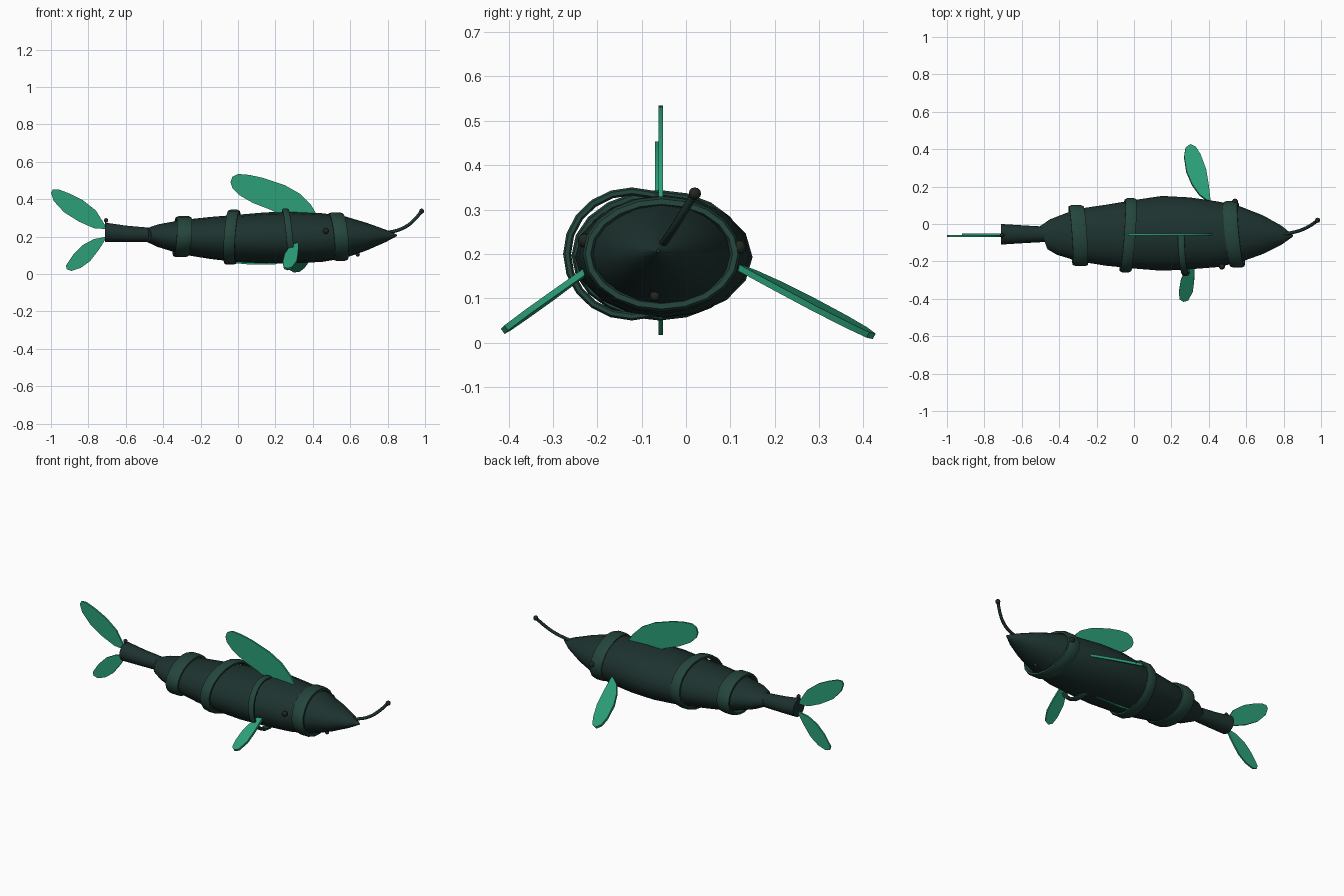
import bpy, bmesh, math
from mathutils import Vector, Matrix

if "Cube" in bpy.data.objects:
    bpy.data.objects.remove(bpy.data.objects["Cube"])


def material(name, rgb):
    m = bpy.data.materials.new(name)
    m.diffuse_color = (*rgb, 1)
    m.use_nodes = True
    m.node_tree.nodes["Principled BSDF"].inputs["Base Color"].default_value = m.diffuse_color
    return m


BODY = material("dark_hide", (0.012, 0.032, 0.028))
BAND = material("band_green", (0.018, 0.06, 0.045))
FIN = material("fin_green", (0.025, 0.35, 0.19))
BEAD = material("bead_black", (0.015, 0.02, 0.015))


def finish(name, bm, mat, smooth=True):
    bmesh.ops.recalc_face_normals(bm, faces=bm.faces[:])
    me = bpy.data.meshes.new(name)
    bm.to_mesh(me)
    bm.free()
    ob = bpy.data.objects.new(name, me)
    bpy.context.collection.objects.link(ob)
    me.materials.append(mat)
    if smooth:
        bpy.ops.object.select_all(action='DESELECT')
        ob.select_set(True)
        bpy.context.view_layer.objects.active = ob
        bpy.ops.object.shade_smooth_by_angle(angle=math.radians(35))
    return ob


def loft(name, sections, sides, mat):
    """sections: x, centre y, centre z, radius y, radius z, x shift per y"""
    bm = bmesh.new()
    rings = []
    for x, cy, cz, ry, rz, slant in sections:
        ring = []
        for i in range(sides):
            a = 2 * math.pi * i / sides
            dy = ry * math.cos(a)
            ring.append(bm.verts.new((x + slant * dy, cy + dy, cz + rz * math.sin(a))))
        rings.append(ring)
    for r, s in zip(rings, rings[1:]):
        for i in range(sides):
            j = (i + 1) % sides
            bm.faces.new((r[i], r[j], s[j], s[i]))
    bm.faces.new(rings[0])
    bm.faces.new(rings[-1])
    return finish(name, bm, mat)


def band(name, centre, ry, rz, width, thick, tilt_y, tilt_z, sides=20):
    """Flattened hoop around the body, slightly tilted"""
    bm = bmesh.new()
    c = Vector(centre)
    profile = [(-.5, .25), (-.3, .5), (.3, .5), (.5, .25),
               (.5, -.25), (.3, -.5), (-.3, -.5), (-.5, -.25)]
    rings = []
    for i in range(sides):
        a = 2 * math.pi * i / sides
        ring = []
        for px, pr in profile:
            y = (ry - thick / 2 + pr * thick) * math.cos(a)
            z = (rz - thick / 2 + pr * thick) * math.sin(a)
            ring.append(bm.verts.new(c + Vector((px * width + tilt_y * y + tilt_z * z, y, z))))
        rings.append(ring)
    for i in range(sides):
        r, s = rings[i], rings[(i + 1) % sides]
        for k in range(8):
            m = (k + 1) % 8
            bm.faces.new((r[k], r[m], s[m], s[k]))
    return finish(name, bm, BAND)


def fin(name, points, thick=0.01):
    """Thin plate from a closed outline of 3D points"""
    pts = [Vector(p) for p in points]
    n = Vector()
    for p, q in zip(pts, pts[1:] + pts[:1]):
        n += p.cross(q)
    n = n.normalized() * thick / 2
    bm = bmesh.new()
    a = [bm.verts.new(p + n) for p in pts]
    b = [bm.verts.new(p - n) for p in pts]
    bm.faces.new(a)
    bm.faces.new(b[::-1])
    for i in range(len(pts)):
        j = (i + 1) % len(pts)
        bm.faces.new((a[i], b[i], b[j], a[j]))
    return finish(name, bm, FIN)


def bead(name, pos, r):
    bm = bmesh.new()
    bmesh.ops.create_uvsphere(bm, u_segments=10, v_segments=6, radius=r,
                              matrix=Matrix.Translation(pos))
    return finish(name, bm, BEAD)


# body and tail stalk
loft("body", [(-.485, -.075, .208, .06, .037, -.37), (-.43, -.07, .205, .095, .06, -.2),
              (-.30, -.06, .197, .14, .092, -.05), (-.15, -.06, .193, .163, .112, 0),
              (0, -.055, .19, .183, .127, 0), (.15, -.05, .193, .2, .137, 0),
              (.30, -.05, .195, .192, .138, 0), (.45, -.055, .195, .175, .13, 0),
              (.57, -.055, .197, .148, .112, 0), (.69, -.057, .2, .103, .073, 0),
              (.79, -.06, .204, .05, .033, 0), (.85, -.063, .207, .004, .004, 0)], 16, BODY)
loft("tail_stalk", [(-.71, -.055, .223, .055, .053, 0), (-.6, -.055, .215, .048, .045, 0),
                    (-.42, -.055, .208, .038, .036, 0)], 14, BODY)

# bands
band("rear_band", (-.298, -.062, .2), .163, .11, .08, .022, -.07, .07)
band("middle_band", (-.032, -.06, .197), .198, .147, .06, .02, .07, .07)
band("side_band", (.268, -.122, .2), .155, .15, .035, .018, -.05, -.1)
band("front_band", (.535, -.055, .2), .178, .13, .075, .024, -.1, -.1)

# fins on the centre plane, outlines in x and z
flat_fins = {
    "dorsal_fin": (-.057, [(.42, .32), (.39, .37), (.33, .43), (.25, .475), (.13, .515), (.06, .53),
                           (0, .535), (-.03, .52), (-.04, .49), (-.03, .46), (.01, .42),
                           (.08, .38), (.17, .345), (.22, .32)]),
    "belly_fin": (-.057, [(.25, .07), (.2, .052), (.05, .052), (-.06, .062), (-.09, .09), (.2, .09)]),
    "upper_tail_fin": (-.065, [(-.70, .24), (-.71, .26), (-.76, .34), (-.83, .395), (-.9, .43),
                               (-.96, .453), (-.99, .453), (-1, .435), (-.985, .39), (-.93, .33),
                               (-.85, .28), (-.77, .245)]),
    "lower_tail_fin": (-.057, [(-.70, .2), (-.77, .187), (-.83, .155), (-.88, .105), (-.92, .045),
                               (-.915, .025), (-.89, .017), (-.84, .033), (-.79, .07),
                               (-.74, .135)]),
}
for name, (y, pts) in flat_fins.items():
    fin(name, [(x, y, z) for x, z in pts])

# side fins slope down and outward, outlines in x and y
left = [(.41, .11), (.40, .2), (.385, .29), (.355, .37), (.33, .41), (.30, .424), (.275, .405),
        (.268, .36), (.28, .28), (.31, .21), (.35, .155)]
fin("far_side_fin", [(x, y, .18 - .56 * (y - .12) - .15 * (x - .33)) for x, y in left], .014)
right = [(.325, -.2), (.322, -.3), (.315, -.36), (.29, -.405), (.265, -.413), (.245, -.40),
         (.24, -.36), (.25, -.3), (.28, -.24)]
fin("near_side_fin", [(x, y, .155 + .7 * (y + .23) + .1 * (x - .28)) for x, y in right], .014)

# feeler on the snout
cu = bpy.data.curves.new("feeler", 'CURVE')
cu.dimensions = '3D'
cu.bevel_depth = .009
cu.bevel_resolution = 2
cu.use_fill_caps = True
path = [(.79, -.055, .22), (.85, -.045, .233), (.9, -.03, .255), (.94, -.01, .287), (.98, .018, .333)]
sp = cu.splines.new('BEZIER')
sp.resolution_u = 4
sp.bezier_points.add(len(path) - 1)
for bp, p in zip(sp.bezier_points, path):
    bp.co = p
    bp.handle_left_type = bp.handle_right_type = 'AUTO'
feeler = bpy.data.objects.new("feeler", cu)
bpy.context.collection.objects.link(feeler)
cu.materials.append(BODY)
bead("feeler_tip", (.982, .02, .336), .014)

# small beads
bead("near_eye", (.47, -.228, .23), .016)
bead("far_eye", (.54, .12, .215), .016)
bead("chin_bead", (.64, -.07, .105), .012)
bead("tail_bead", (-.705, -.06, .287), .012)
